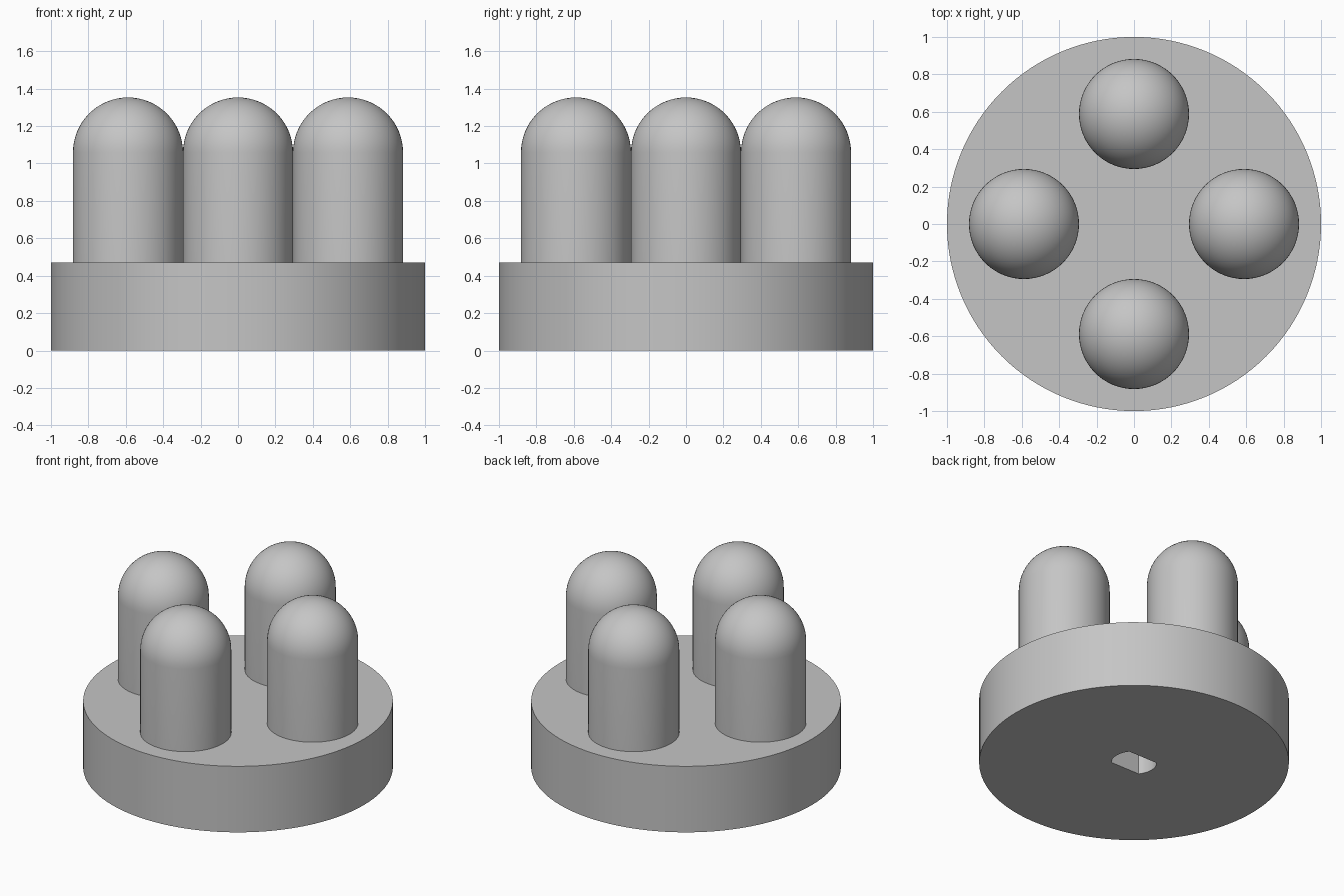
import bpy, bmesh
from math import pi, sin, cos, asin, radians

default = bpy.data.objects.get("Cube")
if default:
    bpy.data.objects.remove(default, do_unlink=True)

UNIT = 1 / 17            # the base disc has a radius of 17 units
BASE_H = 8 * UNIT
PEG_R = 5 * UNIT
PEG_RING = 10 * UNIT
DOME_Z = 18 * UNIT
SHAFT_R = 2.5 * UNIT
SHAFT_HALF = 1.55 * UNIT
SHAFT_DEPTH = 6 * UNIT

grey = bpy.data.materials.new("plain grey")
grey.use_nodes = True
colour = (0.56, 0.56, 0.56, 1)
grey.diffuse_color = colour
grey.node_tree.nodes["Principled BSDF"].inputs["Base Color"].default_value = colour


def make_object(name, bm):
    bmesh.ops.recalc_face_normals(bm, faces=bm.faces)
    mesh = bpy.data.meshes.new(name)
    bm.to_mesh(mesh)
    bm.free()
    mesh.materials.append(grey)
    obj = bpy.data.objects.new(name, mesh)
    bpy.context.collection.objects.link(obj)
    return obj


def smooth(obj):
    bpy.ops.object.select_all(action='DESELECT')
    obj.select_set(True)
    bpy.context.view_layer.objects.active = obj
    bpy.ops.object.shade_smooth_by_angle(angle=radians(30))


def prism(name, outline, z0, z1):
    """Extrude a flat outline from z0 up to z1."""
    bm = bmesh.new()
    face = bm.faces.new([bm.verts.new((x, y, z0)) for x, y in outline])
    top = bmesh.ops.extrude_face_region(bm, geom=[face])["geom"]
    verts = [v for v in top if isinstance(v, bmesh.types.BMVert)]
    bmesh.ops.translate(bm, vec=(0, 0, z1 - z0), verts=verts)
    return make_object(name, bm)


def lathe(name, profile, steps=64):
    """Spin a half profile about the z axis."""
    bm = bmesh.new()
    verts = [bm.verts.new((r, 0, z)) for r, z in profile]
    edges = [bm.edges.new(pair) for pair in zip(verts, verts[1:])]
    bmesh.ops.spin(bm, geom=verts + edges, cent=(0, 0, 0), axis=(0, 0, 1),
                   angle=2 * pi, steps=steps, use_merge=True)
    bmesh.ops.remove_doubles(bm, verts=bm.verts, dist=1e-5)
    return make_object(name, bm)


# Base disc
N = 128
circle = [(cos(2 * pi * i / N), sin(2 * pi * i / N)) for i in range(N)]
base = prism("base_disc", circle, 0, BASE_H)

# Blind shaft hole underneath: round ends on x, flats on the front and back
half = asin(SHAFT_HALF / SHAFT_R)
arc = [half * (2 * i / 12 - 1) for i in range(13)]
slot = [(SHAFT_R * cos(a + turn), SHAFT_R * sin(a + turn))
        for turn in (0, pi) for a in arc]
cutter = prism("shaft_cutter", slot, -0.1, SHAFT_DEPTH)
cutter.hide_render = True
cut = base.modifiers.new("shaft_hole", 'BOOLEAN')
cut.operation = 'DIFFERENCE'
cut.solver = 'EXACT'
cut.object = cutter
bpy.context.view_layer.objects.active = base
bpy.ops.object.modifier_apply(modifier=cut.name)
bpy.data.objects.remove(cutter, do_unlink=True)
smooth(base)

# Four round-topped pegs
RINGS = 16
dome = [(PEG_R * cos(pi / 2 * i / RINGS), DOME_Z + PEG_R * sin(pi / 2 * i / RINGS))
        for i in range(RINGS)]
profile = [(0, BASE_H - 0.02), (PEG_R, BASE_H - 0.02)] + dome + [(0, DOME_Z + PEG_R)]
for i, side in enumerate(("left", "back", "right", "front")):
    peg = lathe(side + "_peg", profile)
    peg.location = (PEG_RING * cos(pi / 2 * i), PEG_RING * sin(pi / 2 * i), 0)
    smooth(peg)
